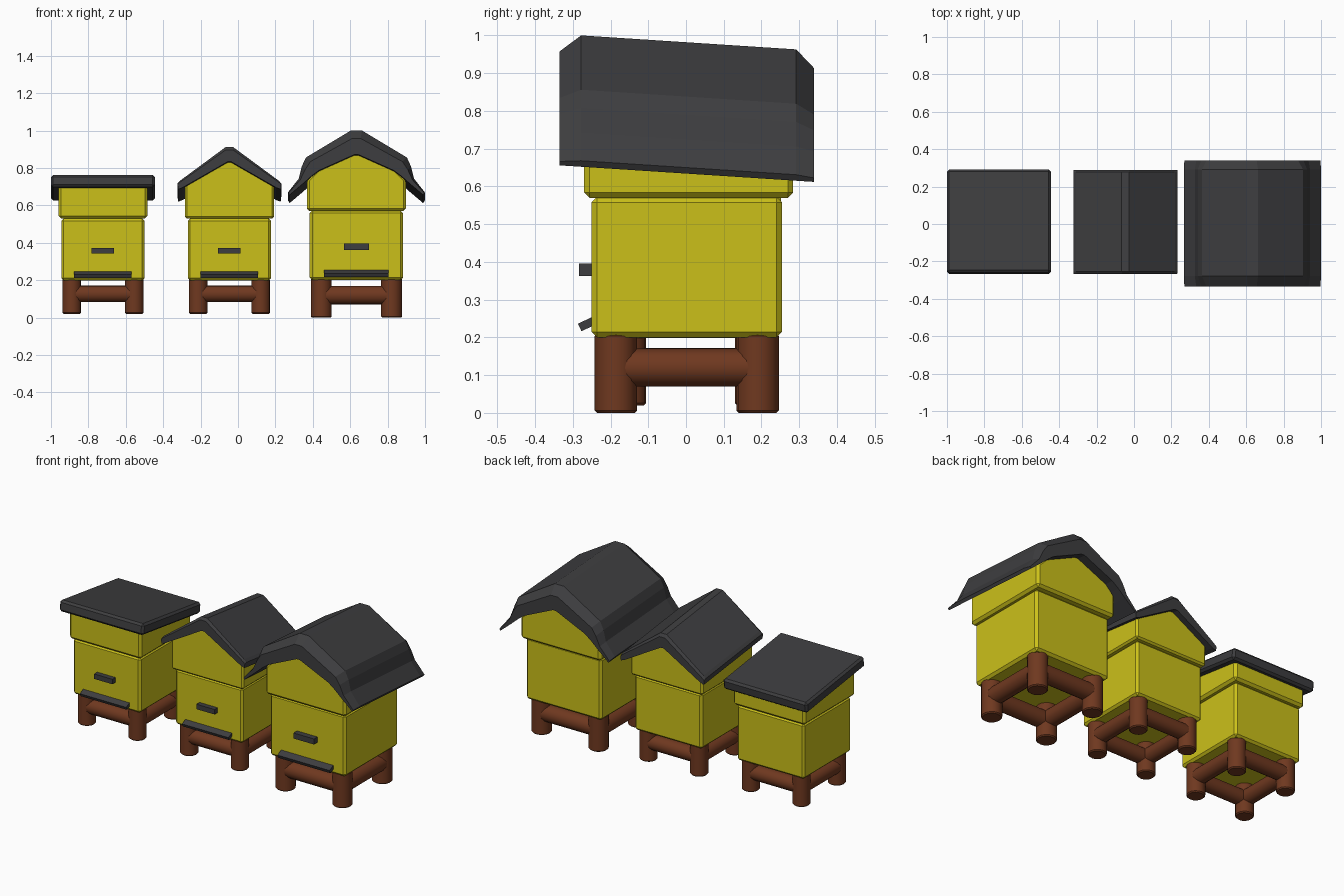
import bpy, bmesh, math
from mathutils import Vector, Matrix

if "Cube" in bpy.data.objects:
    bpy.data.objects.remove(bpy.data.objects["Cube"])


def material(name, col):
    m = bpy.data.materials.new(name)
    m.diffuse_color = (*col, 1)
    m.use_nodes = True
    m.node_tree.nodes["Principled BSDF"].inputs["Base Color"].default_value = m.diffuse_color
    return m


YELLOW = material("yellow_paint", (0.60, 0.53, 0.01))
DARK = material("dark_roofing", (0.047, 0.047, 0.05))
WOOD = material("brown_wood", (0.16, 0.04, 0.014))


def finish(bm, name, mat, loc, bevel=0.0, smooth=False):
    bmesh.ops.recalc_face_normals(bm, faces=bm.faces)
    me = bpy.data.meshes.new(name)
    bm.to_mesh(me)
    bm.free()
    me.materials.append(mat)
    ob = bpy.data.objects.new(name, me)
    ob.location = loc
    bpy.context.collection.objects.link(ob)
    if bevel:
        b = ob.modifiers.new("bevel", 'BEVEL')
        b.width, b.segments, b.limit_method = bevel, 1, 'ANGLE'
    if smooth:
        bpy.ops.object.select_all(action='DESELECT')
        ob.select_set(True)
        bpy.context.view_layer.objects.active = ob
        bpy.ops.object.shade_smooth_by_angle(angle=math.radians(40))
    return ob


def loft(name, sections, mat, loc, bevel=0.0):
    """Skin closed sections given as lists of 3D points."""
    bm = bmesh.new()
    rings = [[bm.verts.new(p) for p in s] for s in sections]
    n = len(rings[0])
    for a, b in zip(rings, rings[1:]):
        for i in range(n):
            bm.faces.new((a[i], a[(i + 1) % n], b[(i + 1) % n], b[i]))
    bm.faces.new(rings[0])
    bm.faces.new(rings[-1])
    return finish(bm, name, mat, loc, bevel)


def mirrored(half):
    return [(-x, z) for x, z in reversed(half)] + list(half)


def box(name, size, mat, loc, bevel=0.0, tilt=0.0):
    bm = bmesh.new()
    bmesh.ops.create_cube(bm, size=1)
    bmesh.ops.scale(bm, vec=size, verts=bm.verts)
    ob = finish(bm, name, mat, loc, bevel)
    ob.rotation_euler.x = tilt
    return ob


def log(name, p, q, r, loc):
    p, q = Vector(p), Vector(q)
    bm = bmesh.new()
    rot = (q - p).to_track_quat('Z', 'Y').to_matrix().to_4x4()
    bmesh.ops.create_cone(bm, cap_ends=True, segments=16, radius1=r, radius2=r,
                          depth=(q - p).length, matrix=Matrix.Translation((p + q) / 2) @ rot)
    finish(bm, name, WOOD, loc, 0.006, True)


def upper_box(tag, top, k, hw, y0, y1, z0, loc):
    """Upper box whose top slopes back to follow the lid."""
    top = mirrored(top)
    sec = [[(-hw, y, z0)] + [(x, y, z - k * y) for x, z in top] + [(hw, y, z0)]
           for y in (y0, y1)]
    loft(tag + "_upper_box", sec, YELLOW, loc, 0.014)


def roof(tag, outer, inner, ends, t, k, loc):
    """Folded roof sheet with chamfered ends, sloping to the back."""
    o, i = mirrored(outer), mirrored(inner)
    sec = []
    for y, f in zip(ends, (t, 0, 0, t)):
        top = [(a[0] + (b[0] - a[0]) * f, y, a[1] + (b[1] - a[1]) * f - k * y)
               for a, b in zip(o, i)]
        sec.append(top + [(x, y, z - k * y) for x, z in reversed(i)])
    loft(tag + "_roof", sec, DARK, loc)


def base(tag, s, loc):
    """Log stand, lower box, landing board and entrance block."""
    x, y, z = loc
    c = 0.188 * s
    for i in (-1, 1):
        for j in (-1, 1):
            log(tag + "_leg", (i * c, j * c, 0), (i * c, j * c, 0.21 * s), 0.056 * s, loc)
        h = 0.12 * s
        log(tag + "_cross_beam", (-c, i * c, h), (c, i * c, h), 0.05 * s, loc)
        log(tag + "_side_beam", (i * c, -c, h), (i * c, c, h), 0.05 * s, loc)
    box(tag + "_lower_box", (0.5 * s, 0.504 * s, 0.372 * s), YELLOW,
        (x, y, z + 0.386 * s), 0.014 * s)
    box(tag + "_landing_board", (0.345 * s, 0.05 * s, 0.022 * s), DARK,
        (x, y - 0.261 * s, z + 0.237 * s), tilt=math.radians(25))
    box(tag + "_entrance_block", (0.135 * s, 0.05 * s, 0.033 * s), DARK,
        (x, y - 0.26 * s, z + 0.379 * s))


# Flat-roofed hive
L = (-0.722, 0.012, 0.02)
G = (-0.722, 0.012, 0)
base("flat_hive", 0.89, L)
upper_box("flat_hive", [(0.238, 0.675)], 0.136, 0.238, -0.24, 0.24, 0.53, G)
box("flat_hive_roof", (0.556, 0.556, 0.066), DARK, (-0.722, 0.012, 0.694), 0.012,
    -math.atan(0.136))

# Gabled hive
L = (-0.046, 0.012, 0.02)
G = (-0.046, 0.012, 0)
base("gabled_hive", 0.89, L)
upper_box("gabled_hive", [(0.01, 0.82), (0.238, 0.685)], 0.12, 0.238, -0.24, 0.24, 0.53, G)
roof("gabled_hive",
     [(0.02, 0.88), (0.264, 0.70), (0.278, 0.685)],
     [(0.01, 0.80), (0.25, 0.662), (0.274, 0.653)],
     (-0.278, -0.265, 0.265, 0.278), 0.2, 0.12, G)

# Tall hive with a flared roof
G = (0.633, 0.002, 0)
base("tall_hive", 1.0, G)
upper_box("tall_hive", [(0.01, 0.87), (0.21, 0.775), (0.265, 0.72)], 0.065, 0.265,
          -0.272, 0.282, 0.57, G)
roof("tall_hive",
     [(0.03, 0.982), (0.27, 0.838), (0.292, 0.79), (0.308, 0.725), (0.367, 0.65)],
     [(0.01, 0.85), (0.20, 0.765), (0.24, 0.735), (0.285, 0.695), (0.357, 0.634)],
     (-0.337, -0.28, 0.29, 0.337), 0.35, 0.065, G)
